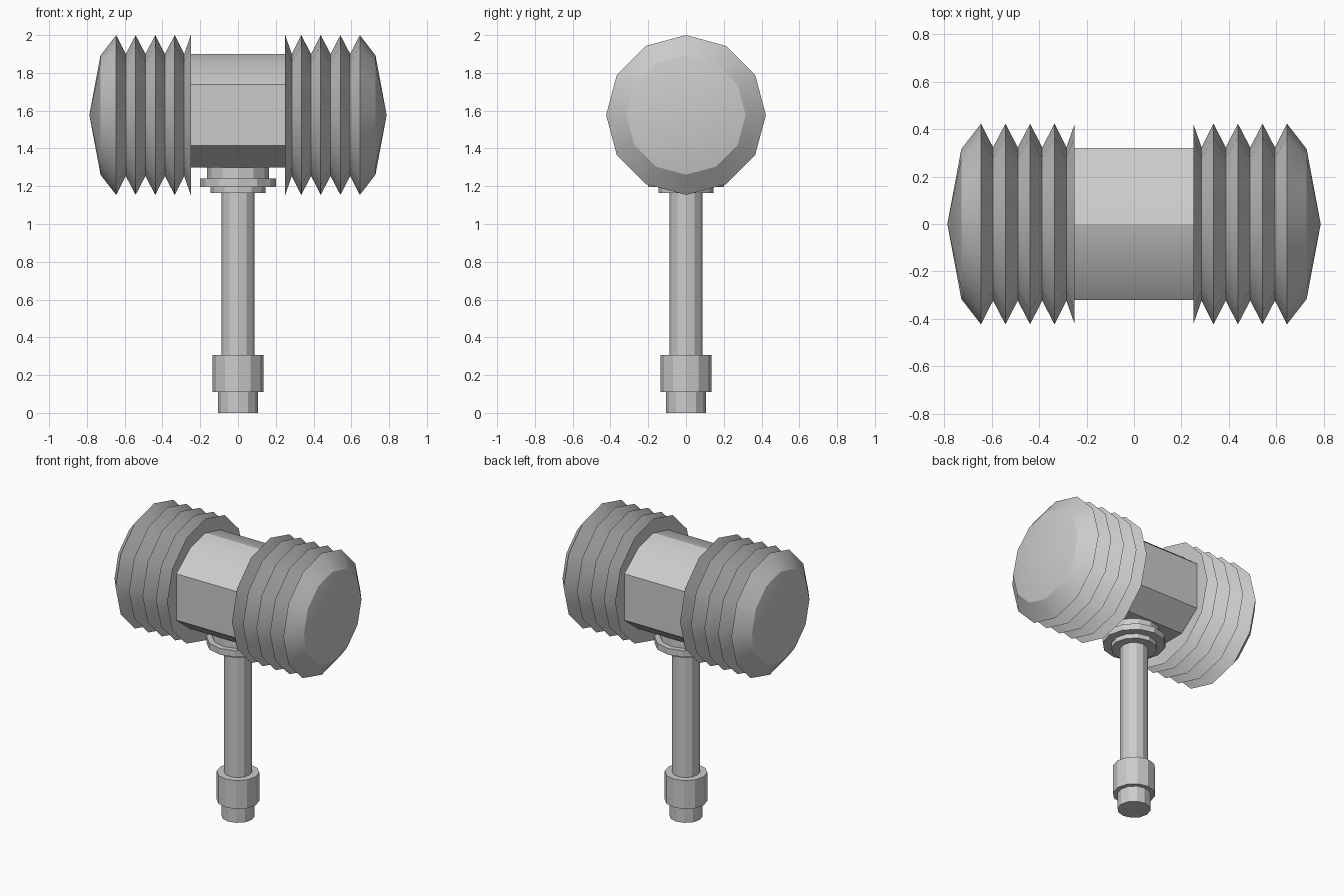
import bpy, math

old = bpy.data.objects.get("Cube")
if old:
    bpy.data.objects.remove(old)

SIDES = 12
HEAD_Z = 1.577

grey = bpy.data.materials.new("plain_grey")
grey.use_nodes = True
grey.diffuse_color = (0.6, 0.6, 0.6, 1)
grey.node_tree.nodes["Principled BSDF"].inputs["Base Color"].default_value = (0.6, 0.6, 0.6, 1)


def loft(name, rings):
    """Skin a list of equal-length rings of points and cap both ends."""
    n = len(rings[0])
    verts = [p for ring in rings for p in ring]
    faces = [(r * n + i, r * n + (i + 1) % n, (r + 1) * n + (i + 1) % n, (r + 1) * n + i)
             for r in range(len(rings) - 1) for i in range(n)]
    faces.append(tuple(reversed(range(n))))
    faces.append(tuple(range(len(verts) - n, len(verts))))
    return verts, faces


def finish(name, verts, faces):
    mesh = bpy.data.meshes.new(name)
    mesh.from_pydata(verts, [], faces)
    mesh.materials.append(grey)
    obj = bpy.data.objects.new(name, mesh)
    bpy.context.collection.objects.link(obj)
    bpy.ops.object.select_all(action='DESELECT')
    obj.select_set(True)
    bpy.context.view_layer.objects.active = obj
    bpy.ops.object.mode_set(mode='EDIT')
    bpy.ops.mesh.select_all(action='SELECT')
    bpy.ops.mesh.normals_make_consistent(inside=False)
    bpy.ops.object.mode_set(mode='OBJECT')
    bpy.ops.object.shade_smooth_by_angle(angle=math.radians(25))


def circle(radius):
    return [(radius * math.sin(math.tau * i / SIDES), radius * math.cos(math.tau * i / SIDES))
            for i in range(SIDES)]


# Ribbed striking ends with a chamfer and a shallow pointed cap
ridge, valley = 0.423, 0.323
profile = [(0.25, ridge), (0.285, valley), (0.335, ridge), (0.387, valley), (0.438, ridge),
           (0.49, valley), (0.542, ridge), (0.594, valley), (0.645, ridge), (0.728, 0.316)]
for side, name in ((1, "left_striker"), (-1, "right_striker")):
    rings = [[(side * x, y, HEAD_Z + z) for y, z in circle(r)] for x, r in profile]
    verts, faces = loft(name, rings)
    faces.pop()
    apex, start = len(verts), len(verts) - SIDES
    verts.append((side * 0.787, 0, HEAD_Z))
    faces += [(start + i, start + (i + 1) % SIDES, apex) for i in range(SIDES)]
    finish(name, verts, faces)

# Faceted block between the strikers
half = [(0.169, 1.857), (0.32, 1.738), (0.32, 1.415), (0.169, 1.298)]
section = [(0, 1.9)] + half + [(-y, z) for y, z in reversed(half)]
finish("head_core", *loft("head_core", [[(x, y, z) for y, z in section] for x in (-0.26, 0.26)]))

# Handle parts: name, radius, bottom, top
for name, radius, low, high in (
        ("pommel", 0.105, 0, 0.12),
        ("grip_band", 0.135, 0.11, 0.307),
        ("shaft", 0.088, 0.3, 1.2),
        ("lower_collar", 0.145, 1.165, 1.2),
        ("flange", 0.2, 1.197, 1.24),
        ("upper_collar", 0.163, 1.235, 1.31)):
    finish(name, *loft(name, [[(x, y, z) for x, y in circle(radius)] for z in (low, high)]))
